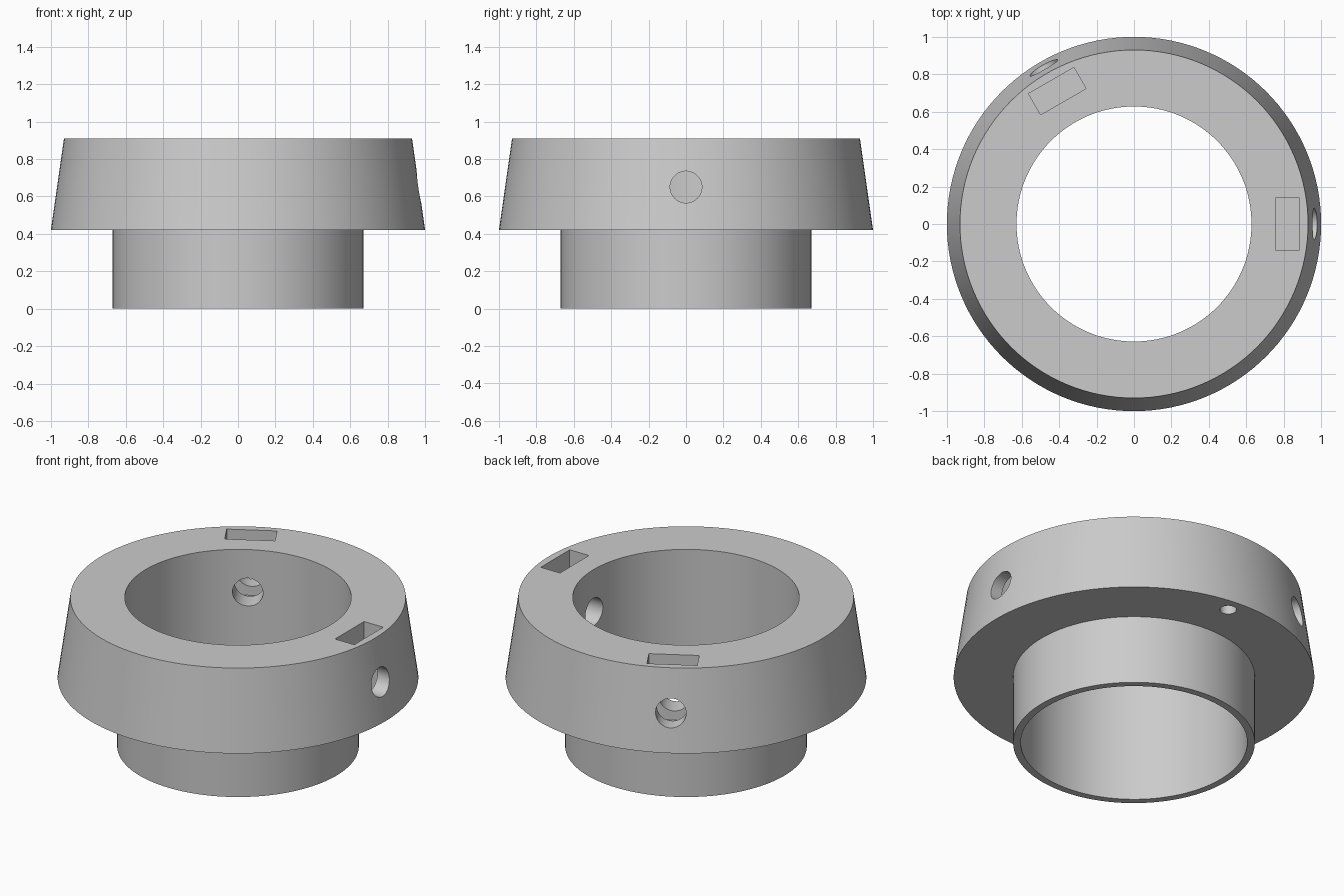
import bpy, bmesh
from math import radians, cos, sin, pi
from mathutils import Matrix, Vector

cube = bpy.data.objects.get("Cube")
if cube:
    bpy.data.objects.remove(cube, do_unlink=True)

grey = bpy.data.materials.new("plain grey")
grey.use_nodes = True
colour = (0.6, 0.6, 0.6, 1)
grey.diffuse_color = colour
grey.node_tree.nodes["Principled BSDF"].inputs["Base Color"].default_value = colour


def make_object(name, bm):
    bmesh.ops.recalc_face_normals(bm, faces=bm.faces)
    mesh = bpy.data.meshes.new(name)
    bm.to_mesh(mesh)
    bm.free()
    mesh.materials.append(grey)
    obj = bpy.data.objects.new(name, mesh)
    bpy.context.collection.objects.link(obj)
    return obj


def lathe(name, profile, sides=128):
    """Closed ring made by turning an (r, z) profile about z."""
    bm = bmesh.new()
    rings = []
    for i in range(sides):
        a = 2 * pi * i / sides
        rings.append([bm.verts.new((r * cos(a), r * sin(a), z)) for r, z in profile])
    n = len(profile)
    for i in range(sides):
        here, there = rings[i], rings[(i + 1) % sides]
        for j in range(n):
            k = (j + 1) % n
            bm.faces.new((here[j], there[j], there[k], here[k]))
    return make_object(name, bm)


def cut(target, bm, name):
    """Subtract a solid from the target."""
    cutter = make_object(name, bm)
    cutter.hide_render = True
    mod = target.modifiers.new(name, 'BOOLEAN')
    mod.operation = 'DIFFERENCE'
    mod.solver = 'EXACT'
    mod.object = cutter
    bpy.context.view_layer.objects.active = target
    bpy.ops.object.modifier_apply(modifier=name)
    bpy.data.objects.remove(cutter, do_unlink=True)


def cylinder(radius, depth, matrix):
    bm = bmesh.new()
    bmesh.ops.create_cone(bm, cap_ends=True, segments=48, radius1=radius,
                          radius2=radius, depth=depth, matrix=matrix)
    return bm


# Tapered flange and thin sleeve around one straight bore
collar = lathe("collar", [(0.628, 0), (0.67, 0), (0.67, 0.42),
                          (1.0, 0.42), (0.93, 0.91), (0.628, 0.91)])

# Radial screw holes, each crossed by a nut slot open at the top
slot_floor, slot_top = 0.51, 1.0
for angle in (0, 120):
    turn = Matrix.Rotation(radians(angle), 4, 'Z')
    lie = Matrix.Rotation(radians(90), 4, 'Y')
    cut(collar, cylinder(0.085, 0.7, turn @ Matrix.Translation((0.8, 0, 0.65)) @ lie),
        "screw_hole")
    slot = bmesh.new()
    place = Matrix.Translation((0.82, 0, (slot_floor + slot_top) / 2))
    size = Matrix.Diagonal((0.13, 0.28, slot_top - slot_floor, 1))
    bmesh.ops.create_cube(slot, size=1, matrix=turn @ place @ size)
    cut(collar, slot, "nut_slot")

# Small blind pin hole in the flange underside
spot = Matrix.Rotation(radians(85), 4, 'Z') @ Vector((0.91, 0, 0.42))
cut(collar, cylinder(0.046, 0.4, Matrix.Translation(spot)), "pin_hole")

# Smooth round walls with crisp edges
bpy.ops.object.select_all(action='DESELECT')
collar.select_set(True)
bpy.context.view_layer.objects.active = collar
bpy.ops.object.shade_smooth_by_angle(angle=radians(30))
